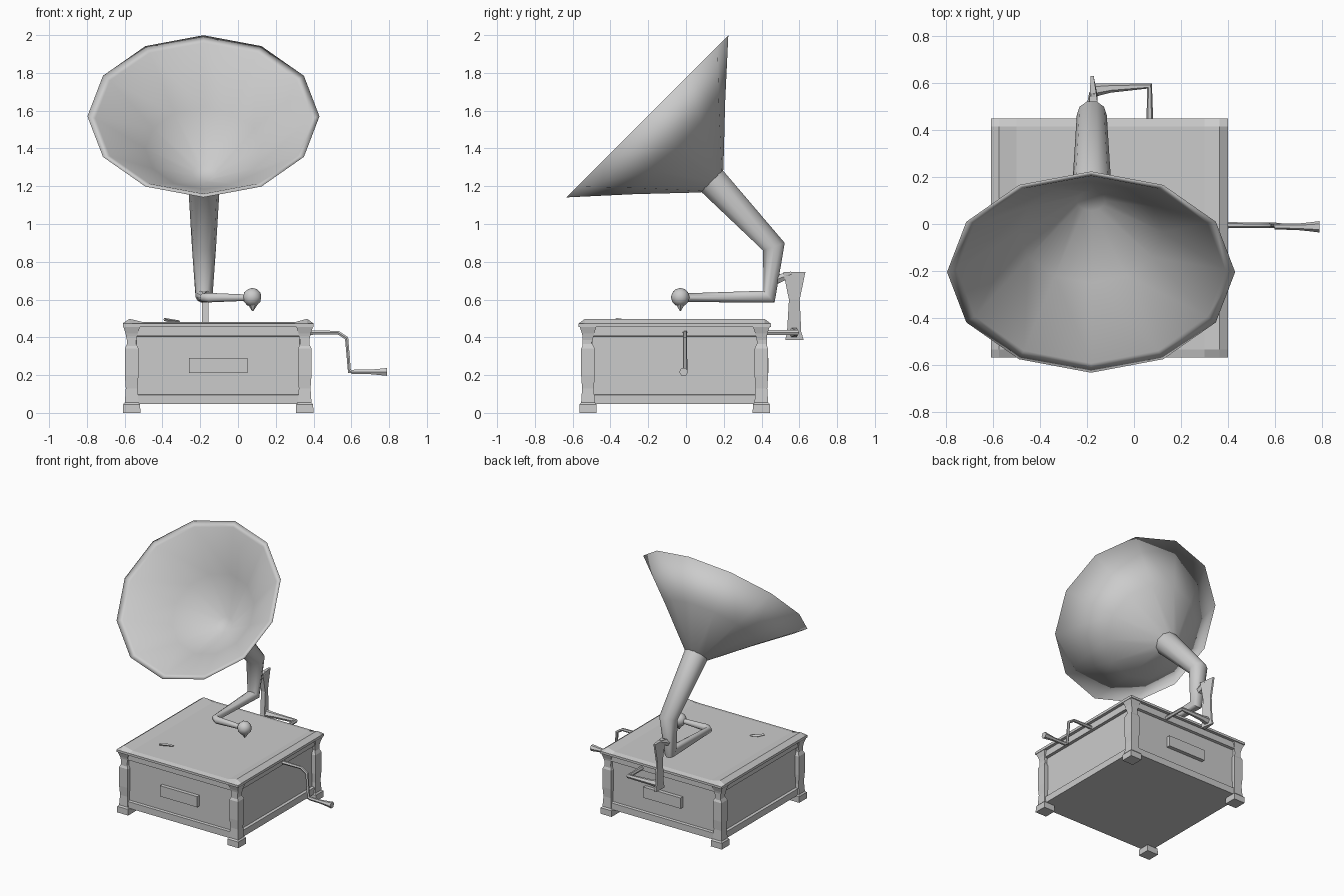
import bpy, bmesh, math
from mathutils import Vector

old = bpy.data.objects.get("Cube")
if old:
    bpy.data.objects.remove(old, do_unlink=True)

grey = bpy.data.materials.new("plain_grey")
grey.use_nodes = True
TONE = (0.6, 0.6, 0.6, 1)
grey.diffuse_color = TONE
grey.node_tree.nodes["Principled BSDF"].inputs["Base Color"].default_value = TONE


def finish(name, bm, smooth=None):
    bmesh.ops.recalc_face_normals(bm, faces=bm.faces)
    mesh = bpy.data.meshes.new(name)
    bm.to_mesh(mesh)
    bm.free()
    mesh.materials.append(grey)
    obj = bpy.data.objects.new(name, mesh)
    bpy.context.collection.objects.link(obj)
    if smooth:
        bpy.ops.object.select_all(action='DESELECT')
        obj.select_set(True)
        bpy.context.view_layer.objects.active = obj
        bpy.ops.object.shade_smooth_by_angle(angle=math.radians(smooth))


def skin(bm, rings):
    """Bridge successive vertex rings with quads and cap both ends."""
    n = len(rings[0])
    for a, b in zip(rings, rings[1:]):
        for i in range(n):
            j = (i + 1) % n
            bm.faces.new((a[i], a[j], b[j], b[i]))
    bm.faces.new(rings[0])
    bm.faces.new(rings[-1])


def tube(name, path, sides=8, phase=0.0, smooth=50):
    """Sweep a ring along (x, y, z, radius) points."""
    bm = bmesh.new()
    pts = [Vector(p[:3]) for p in path]
    u = None
    rings = []
    for i, p in enumerate(pts):
        t = Vector()
        if i:
            t += (p - pts[i - 1]).normalized()
        if i < len(pts) - 1:
            t += (pts[i + 1] - p).normalized()
        t.normalize()
        if u is None:
            u = Vector((1, 0, 0)) if abs(t.x) < 0.9 else Vector((0, 1, 0))
        u = (u - t * u.dot(t)).normalized()
        v = t.cross(u)
        angles = [phase + math.tau * k / sides for k in range(sides)]
        rings.append([bm.verts.new(p + path[i][3] * (u * math.cos(a) + v * math.sin(a)))
                      for a in angles])
    skin(bm, rings)
    finish(name, bm, smooth)


def box(name, lo, hi, panel=None):
    """Box between two corners; panel = (border, depth) sinks its four walls."""
    bm = bmesh.new()
    bmesh.ops.create_cube(bm, size=1)
    for v in bm.verts:
        v.co = [(a + b) / 2 + c * (b - a) for a, b, c in zip(lo, hi, v.co)]
    if panel:
        walls = [f for f in bm.faces if abs(f.normal.z) < .1]
        bmesh.ops.inset_individual(bm, faces=walls, thickness=panel[0])
        bmesh.ops.inset_individual(bm, faces=walls, thickness=0.004, depth=panel[1])
    finish(name, bm)


# Cabinet with a sunken panel in every wall
box("cabinet", (-.588, -.548, .047), (.378, .428, .456), (.069, -.02))

# Corner posts with turned-out feet
POST = [(0, .046), (.045, .045), (.055, .036), (.13, .031), (.2, .036),
        (.34, .036), (.37, .022), (.42, .032), (.456, .044)]
for xname, x in (("right", -.563), ("left", .353)):
    for yname, y in (("front", -.519), ("back", .399)):
        tube(f"{yname}_{xname}_post", [(x, y, z, h * math.sqrt(2)) for z, h in POST],
             4, math.pi / 4, None)

# Drawer plates standing on the front and back panels
for name, y0, y1 in (("front", -.556, -.52), ("back", .4, .436)):
    box(f"{name}_drawer_plate", (-.26, y0, .21), (.05, y1, .29))

# Lid: bevelled slab whose two side edges stand slightly proud
bm = bmesh.new()
rows = []
for y, drop in ((-.57, 1), (-.535, 0), (.415, 0), (.45, 1)):
    top = [(-.61, .474), (-.575, .498), (-.5, .48), (.3, .48), (.365, .498), (.4, .474)]
    loop = [(x, .472 if drop else z) for x, z in top] + [(.4, .455), (-.61, .455)]
    rows.append([bm.verts.new((x, y, z)) for x, z in loop])
skin(bm, rows)
finish("lid", bm)

# Small brake lever on the lid
tube("brake_lever", [(-.39, -.37, .495, .008), (-.36, -.34, .488, .01),
                     (-.31, -.32, .484, .006)], 4)

# Horn: thin double-walled cone around a tilted axis, shaded softly over its rim
SIDES = 12
bm = bmesh.new()
centre = Vector((-.183, -.205, 1.57))
back = Vector((0, .707, -.707))
up = Vector((0, .707, .707))
side = Vector((1.012, 0, 0))
rings = []
for depth, radius in ((.485, .085), (.24, .343), (0, .607),
                      (.015, .565), (.24, .305), (.43, .06)):
    rings.append([bm.verts.new(centre + back * depth + radius *
                  (up * math.cos(math.tau * k / SIDES) + side * math.sin(math.tau * k / SIDES)))
                  for k in range(SIDES)])
skin(bm, rings)
finish("horn", bm, 180)

# Tone arm: horn neck, elbow, then forward and across to the sound box
tube("tone_arm", [(-.18, .135, 1.23, .085), (-.18, .465, .88, .064), (-.18, .44, .615, .045),
                  (-.18, -.01, .61, .024), (-.15, -.03, .61, .026), (.06, -.03, .61, .017)],
     10, smooth=60)
bm = bmesh.new()
bmesh.ops.create_icosphere(bm, subdivisions=2, radius=.05)
for v in bm.verts:
    v.co += Vector((.075, -.03, .612))
finish("sound_box", bm, 50)
tube("needle", [(.078, -.03, .58, .03), (.078, -.03, .54, .004)], 6)

# Rear bracket: thin waisted upright, with an angled rod to the cabinet
bm = bmesh.new()
rings = []
for z, y0, y1 in ((.385, .525, .623), (.43, .535, .61), (.6, .545, .602), (.745, .515, .632)):
    rings.append([bm.verts.new((x, y, z)) for x, y in
                  ((-.19, y0), (-.155, y0), (-.172, y1), (-.185, y1))])
skin(bm, rings)
finish("bracket_upright", bm)
tube("bracket_link", [(-.18, .46, .7, .03), (-.175, .56, .735, .016)], 6)
tube("bracket_rod", [(-.18, .57, .425, .03), (-.1, .58, .425, .02), (.066, .588, .425, .015),
                     (.068, .41, .425, .015)], 6)

# Winding crank on the left side
tube("crank", [(.35, -.005, .425, .014), (.53, -.005, .425, .011), (.575, -.005, .395, .011),
               (.59, -.005, .22, .012), (.66, -.01, .217, .01)], 6)
tube("crank_handle", [(.6, -.01, .217, .013), (.7, -.012, .217, .014),
                      (.74, -.012, .217, .018), (.79, -.012, .217, .024)], 6)
